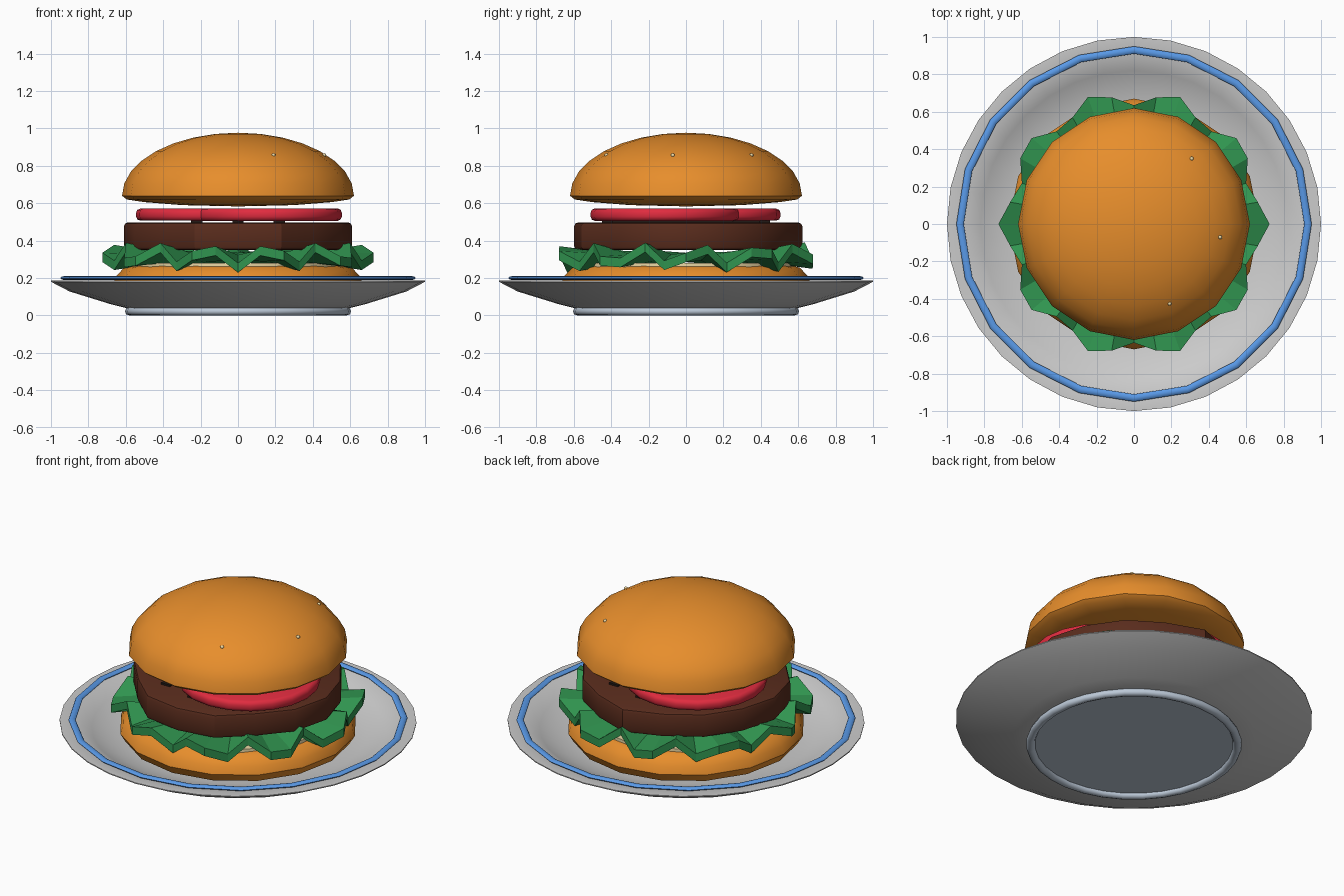
import bpy, bmesh
from math import sin, cos, pi, radians, sqrt

if "Cube" in bpy.data.objects:
    bpy.data.objects.remove(bpy.data.objects["Cube"])


def material(name, rgb):
    m = bpy.data.materials.new(name)
    m.diffuse_color = (*rgb, 1)
    m.use_nodes = True
    m.node_tree.nodes["Principled BSDF"].inputs["Base Color"].default_value = m.diffuse_color
    return m


BUN = material("bun", (0.80, 0.27, 0.025))
CREAM = material("cream", (0.85, 0.70, 0.38))
GREEN = material("lettuce", (0.03, 0.30, 0.08))
BROWN = material("meat", (0.10, 0.025, 0.012))
CHAR = material("char", (0.015, 0.01, 0.008))
RED = material("tomato", (0.75, 0.025, 0.05))
BLUE = material("blue", (0.10, 0.32, 0.80))
PALE = material("foot", (0.50, 0.58, 0.68))


def finish(bm, name, mat=None, angle=35):
    bmesh.ops.recalc_face_normals(bm, faces=bm.faces)
    me = bpy.data.meshes.new(name)
    bm.to_mesh(me)
    bm.free()
    ob = bpy.data.objects.new(name, me)
    bpy.context.collection.objects.link(ob)
    if mat:
        me.materials.append(mat)
    if angle:
        bpy.ops.object.select_all(action='DESELECT')
        ob.select_set(True)
        bpy.context.view_layer.objects.active = ob
        bpy.ops.object.shade_smooth_by_angle(angle=radians(angle))
    return ob


def lathe(name, profile, n, mat=None, angle=35, closed=False, at=(0, 0),
          wobble=lambda a: 1, lift=lambda a, r: 0):
    """Revolve (radius, z) points; radius 0 ends become poles."""
    bm = bmesh.new()
    rings = []
    for r, z in profile:
        if r == 0:
            rings.append([bm.verts.new((*at, z))] * n)
        else:
            rings.append([bm.verts.new((at[0] + r * wobble(a) * cos(a),
                                        at[1] + r * wobble(a) * sin(a),
                                        z + lift(a, r)))
                          for a in (2 * pi * i / n for i in range(n))])
    pairs = list(zip(rings, rings[1:]))
    if closed:
        pairs.append((rings[-1], rings[0]))
    for lo, hi in pairs:
        for i in range(n):
            j = (i + 1) % n
            bm.faces.new(list(dict.fromkeys((lo[i], lo[j], hi[j], hi[i]))))
    return finish(bm, name, mat, angle)


def ring(name, R, rr, rz, z, n, mat):
    prof = [(R + rr * cos(t), z + rz * sin(t)) for t in (pi * k / 4 for k in range(8))]
    return lathe(name, prof, n, mat, 60, closed=True)


def slab(r, z0, z1, b):
    return [(0, z0), (r - b, z0), (r - b * .3, z0 + b * .3), (r, z0 + b),
            (r, z1 - b), (r - b * .3, z1 - b * .3), (r - b, z1), (0, z1)]


# Plate with foot and blue band
lathe("plate", [(0, .04), (.60, .04), (.68, .06), (.90, .128), (1.0, .18), (1.0, .186),
                (.89, .186), (.82, .145), (.72, .105), (.60, .08), (0, .075)], 32)
ring("plate_foot_ring", .58, .025, .022, .022, 32, PALE)
lathe("plate_foot_disc", [(0, .025), (.57, .025), (.57, .039), (0, .039)], 32, PALE)
ring("plate_blue_band", .93, .02, .01, .2, 20, BLUE)

# Bottom bun with its cut face
lathe("bottom_bun", [(0, .08), (.55, .08), (.64, .11), (.67, .16), (.655, .205),
                     (.61, .255), (.57, .265), (0, .265)], 16, BUN)
lathe("bottom_bun_cut_face", [(0, .26), (.58, .26), (.58, .28), (0, .28)], 20, CREAM)

# Ruffled lettuce leaf
lathe("lettuce", [(0, .285), (.46, .285), (.68, .285), (.68, .335), (.46, .335), (0, .335)],
      36, GREEN, angle=0,
      wobble=lambda a: 1 + .066 * cos(10 * a),
      lift=lambda a, r: .055 * sin(13 * a) * (1 if r > .6 else .2))

# Patty with grill marks
lathe("patty", slab(.595, .35, .497, .02), 16, BROWN, 30,
      wobble=lambda a: 1 + .025 * cos(4 * a) - .02 * sin(7 * a))
for i, x in enumerate((-.22, 0, .22)):
    bm = bmesh.new()
    bmesh.ops.create_cube(bm, size=1)
    bmesh.ops.scale(bm, vec=(.06, .9 - abs(x) * .5, .02), verts=bm.verts)
    bmesh.ops.translate(bm, vec=(x, 0, .498), verts=bm.verts)
    finish(bm, f"grill_mark_{i + 1}", CHAR, 0)

# Two overlapping tomato slices
for i, at in enumerate(((.155, -.11), (-.145, .105))):
    lathe(f"tomato_slice_{i + 1}", slab(.4, .506 + i * .001, .572 - i * .001, .022), 20, RED, 50, at=at)

# Domed top bun
dome = [(.62 * cos(t), .64 + .337 * sin(t)) for t in (pi / 16 * k for k in range(8))]
lathe("top_bun", [(0, .583), (.3, .59), (.5, .606), (.595, .62)] + dome + [(0, .977)],
      16, BUN, 50)

# Seeds barely breaking the crust
for i in range(3):
    a = radians(-66) + i
    r = .466
    bm = bmesh.new()
    bmesh.ops.create_icosphere(bm, subdivisions=1, radius=.012)
    z = .64 + .337 * sqrt(1 - (r / .62) ** 2) - .006
    bmesh.ops.translate(bm, vec=(r * cos(a), r * sin(a), z), verts=bm.verts)
    finish(bm, f"seed_{i + 1}", CREAM, 60)
